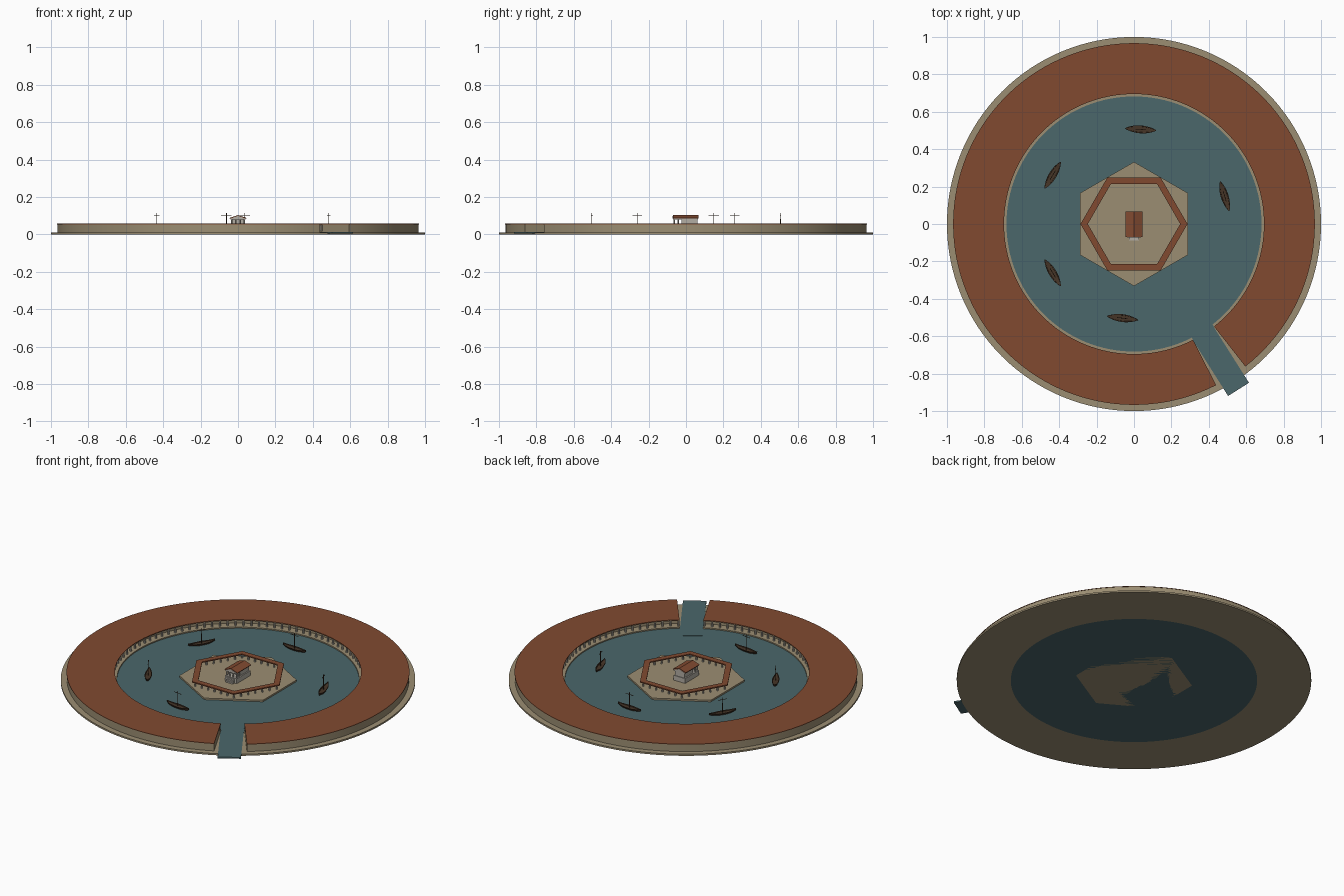
import bpy, bmesh, math
from mathutils import Matrix, Vector

if "Cube" in bpy.data.objects:
    bpy.data.objects.remove(bpy.data.objects["Cube"])


def mat(name, c):
    m = bpy.data.materials.new(name)
    m.diffuse_color = (*c, 1)
    m.use_nodes = True
    m.node_tree.nodes["Principled BSDF"].inputs["Base Color"].default_value = m.diffuse_color
    return m


STONE = mat("stone", (0.33, 0.27, 0.17))
TILE = mat("tile", (0.22, 0.068, 0.03))
WATER = mat("water", (0.07, 0.135, 0.145))
WOOD = mat("wood", (0.06, 0.035, 0.02))
MARBLE = mat("marble", (0.45, 0.42, 0.37))


def finish(name, bm, m, smooth=False):
    bmesh.ops.recalc_face_normals(bm, faces=bm.faces)
    me = bpy.data.meshes.new(name)
    bm.to_mesh(me)
    bm.free()
    me.materials.append(m)
    ob = bpy.data.objects.new(name, me)
    bpy.context.collection.objects.link(ob)
    if smooth:
        bpy.context.view_layer.objects.active = ob
        ob.select_set(True)
        bpy.ops.object.shade_smooth_by_angle(angle=math.radians(30))
        ob.select_set(False)
    return ob


def ring(name, r0, r1, z0, z1, m, a0=0, a1=360, n=128, smooth=True):
    """Rectangular section swept round z, closed or with capped ends."""
    bm = bmesh.new()
    full = a1 - a0 >= 360
    rows = []
    for i in range(n if full else n + 1):
        a = math.radians(a0 + (a1 - a0) * i / n)
        rows.append([bm.verts.new((r * math.cos(a), r * math.sin(a), z))
                     for r, z in ((r0, z0), (r1, z0), (r1, z1), (r0, z1))])
    for i in range(n):
        a, b = rows[i], rows[(i + 1) % len(rows)]
        for k in range(4):
            bm.faces.new((a[k], a[(k + 1) % 4], b[(k + 1) % 4], b[k]))
    if not full:
        bm.faces.new(rows[0])
        bm.faces.new(rows[-1])
    return finish(name, bm, m, smooth)


def disc(name, r, z0, z1, m, n, turn=0):
    bm = bmesh.new()
    bmesh.ops.create_cone(bm, cap_ends=True, segments=n, radius1=r, radius2=r, depth=z1 - z0,
                          matrix=Matrix.Translation((0, 0, (z0 + z1) / 2)))
    # exact corner angles
    vs = sorted(bm.verts, key=lambda v: math.atan2(v.co.y, v.co.x))
    off = math.atan2(vs[0].co.y, vs[0].co.x)
    bmesh.ops.rotate(bm, verts=bm.verts, matrix=Matrix.Rotation(turn - off, 3, 'Z'))
    return finish(name, bm, m, n > 12)


def box(name, x0, x1, y0, y1, z0, z1, m):
    bm = bmesh.new()
    bmesh.ops.create_cube(bm, size=1, matrix=Matrix.Translation(
        ((x0 + x1) / 2, (y0 + y1) / 2, (z0 + z1) / 2)) @ Matrix.Diagonal((x1 - x0, y1 - y0, z1 - z0, 1)))
    return finish(name, bm, m)


def columns(name, points, r, z0, z1, m):
    bm = bmesh.new()
    for x, y in points:
        bmesh.ops.create_cone(bm, cap_ends=True, segments=8, radius1=r, radius2=r * 0.9,
                              depth=z1 - z0, matrix=Matrix.Translation((x, y, (z0 + z1) / 2)))
    return finish(name, bm, m, True)


# base, harbour water and entrance channel
GAP0, GAP1 = -52, 297
ring("ground_ring", 0.695, 1.0, 0, 0.01, STONE)
disc("harbour_water", 0.695, 0.0, 0.01, WATER, 128)
channel = box("channel_water", 0.58, 1.046, -0.066, 0.066, 0.004, 0.0125, WATER)
channel.rotation_euler.z = math.radians(-57.7)

# ring of ship sheds: quay, back wall block, tiled roof, colonnade
ring("quay", 0.682, 0.74, 0.002, 0.017, STONE, GAP0, GAP1)
ring("shed_walls", 0.735, 0.965, 0.005, 0.054, STONE, GAP0, GAP1)
ring("shed_lintel", 0.698, 0.74, 0.049, 0.054, STONE, GAP0, GAP1)
ring("shed_roof", 0.695, 0.967, 0.054, 0.057, TILE, GAP0, GAP1)
pts = []
for i in range(97):
    a = math.radians(GAP0 + 0.5 + (GAP1 - GAP0 - 1) * i / 96)
    pts.append((0.705 * math.cos(a), 0.705 * math.sin(a)))
columns("quay_columns", pts, 0.006, 0.017, 0.049, MARBLE)

# hexagonal island with its portico
disc("island", 0.332, 0.0, 0.02, STONE, 6, math.pi / 6)
ring("portico_roof", 0.247, 0.286, 0.046, 0.053, TILE, 0, 360, 6, False)
pts = []
corners = [Vector((math.cos(k * math.pi / 3), math.sin(k * math.pi / 3))) * 0.266 for k in range(6)]
for k in range(6):
    for j in range(6):
        pts.append(corners[k].lerp(corners[(k + 1) % 6], j / 6)[:])
columns("portico_columns", pts, 0.005, 0.02, 0.046, MARBLE)

# temple: podium, steps, cella, columns, pitched roof
box("temple_podium", -0.04, 0.04, -0.07, 0.066, 0.02, 0.05, MARBLE)
for i in range(3):
    box("temple_step", -0.026, 0.026, -0.088 + i * 0.006, -0.07, 0.02, 0.028 + i * 0.008, MARBLE)
box("temple_cella", -0.032, 0.032, -0.025, 0.062, 0.05, 0.082, MARBLE)
pts = [(x, -0.063) for x in (-0.034, -0.0113, 0.0113, 0.034)] + [(x, -0.042) for x in (-0.034, 0.034)]
columns("temple_columns", pts, 0.0045, 0.05, 0.08, MARBLE)
box("temple_entablature", -0.039, 0.039, -0.069, 0.065, 0.079, 0.085, MARBLE)


def gable(name, w, y0, y1, z0, z1, eave, m):
    bm = bmesh.new()
    prof = [(-w, z0), (w, z0), (w, z0 + eave), (0, z1), (-w, z0 + eave)]
    f = bm.faces.new([bm.verts.new((x, y0, z)) for x, z in prof])
    ext = bmesh.ops.extrude_face_region(bm, geom=[f])
    bmesh.ops.translate(bm, vec=(0, y1 - y0, 0),
                        verts=[g for g in ext['geom'] if isinstance(g, bmesh.types.BMVert)])
    if not any(len(x.verts) == 5 and abs(x.calc_center_median().y - y0) < 1e-6 for x in bm.faces):
        bm.faces.new(f.verts)
    return finish(name, bm, m)


gable("temple_pediment", 0.038, -0.071, 0.067, 0.084, 0.099, 0.001, MARBLE)
gable("temple_roof", 0.045, -0.069, 0.066, 0.085, 0.103, 0.003, TILE)


# ships moored in a circle
def ship(angle):
    a = math.radians(angle)
    place = Matrix.Translation((0.507 * math.cos(a), 0.507 * math.sin(a), 0)) \
        @ Matrix.Rotation(a - math.pi / 2, 4, 'Z')
    bm = bmesh.new()
    rows = []
    n = 12
    for i in range(n + 1):
        t = -1 + 2 * i / n
        w = 0.021 * max(0.04, 1 - t * t) ** 0.8
        top = 0.023 + 0.009 * t ** 4
        keel = 0.008 + 0.012 * t ** 4
        x = 0.083 * t
        rows.append([bm.verts.new((x, y, z)) for y, z in
                     ((0, keel), (w * 0.7, keel + 0.004), (w, top), (w * 0.75, top),
                      (w * 0.7, top - 0.004), (-w * 0.7, top - 0.004), (-w * 0.75, top),
                      (-w, top), (-w * 0.7, keel + 0.004))])
    k = len(rows[0])
    for r, s in zip(rows, rows[1:]):
        for j in range(k):
            bm.faces.new((r[j], r[(j + 1) % k], s[(j + 1) % k], s[j]))
    bm.faces.new(rows[0])
    bm.faces.new(rows[-1])
    finish("ship_hull", bm, WOOD, True).matrix_world = place
    columns("ship_mast", [(0, 0)], 0.002, 0.012, 0.113, WOOD).matrix_world = place
    bm = bmesh.new()
    bmesh.ops.create_cone(bm, cap_ends=True, segments=8, radius1=0.0016, radius2=0.0016, depth=0.056,
                          matrix=Matrix.Translation((0, 0, 0.1)) @ Matrix.Rotation(math.pi / 2, 4, 'Y'))
    finish("ship_yard", bm, WOOD).matrix_world = place


for ang in (86, 17, 149, 211, 263):
    ship(ang)
